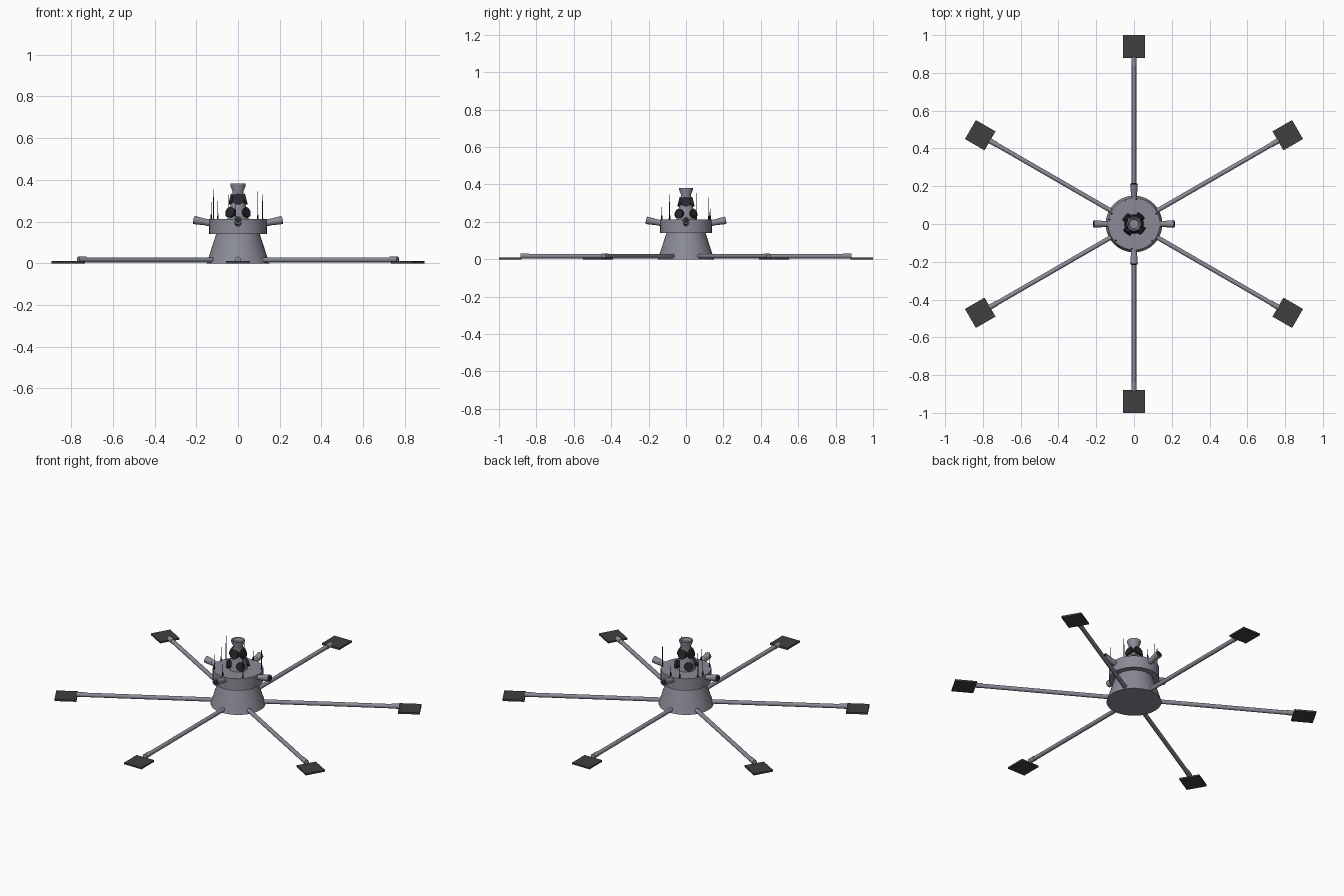
import bpy, math
from mathutils import Vector

cube = bpy.data.objects.get("Cube")
if cube:
    bpy.data.objects.remove(cube, do_unlink=True)


def material(name, rgb):
    m = bpy.data.materials.new(name)
    m.use_nodes = True
    m.diffuse_color = (*rgb, 1)
    m.node_tree.nodes["Principled BSDF"].inputs["Base Color"].default_value = (*rgb, 1)
    return m


GREY = material("steel grey", (0.26, 0.26, 0.31))
DARK = material("dark rubber", (0.05, 0.05, 0.05))
BLACK = material("black glass", (0.02, 0.022, 0.026))


def finish(name, mat):
    ob = bpy.context.object
    ob.name = name
    ob.data.materials.append(mat)
    return ob


def tube(name, a, b, r1, r2, mat=GREY, sides=24):
    """Tapered cylinder from point a to point b."""
    a, b = Vector(a), Vector(b)
    bpy.ops.mesh.primitive_cone_add(vertices=sides, radius1=r1, radius2=r2,
                                    depth=(b - a).length, location=(a + b) / 2)
    ob = finish(name, mat)
    ob.rotation_euler = (b - a).to_track_quat('Z', 'Y').to_euler()
    bpy.ops.object.shade_smooth_by_angle(angle=math.radians(35))
    return ob


def polar(r, angle, z):
    a = math.radians(angle)
    return (r * math.cos(a), r * math.sin(a), z)


def lathe(name, profile, mat=GREY, sides=40):
    """Revolve a radius and height profile around the z axis."""
    verts = [polar(r, 360 * i / sides, z) for r, z in profile for i in range(sides)]
    faces = [(k * sides + i, k * sides + (i + 1) % sides,
              (k + 1) * sides + (i + 1) % sides, (k + 1) * sides + i)
             for k in range(len(profile) - 1) for i in range(sides)]
    faces.append(tuple(reversed(range(sides))))
    faces.append(tuple(range(len(verts) - sides, len(verts))))
    me = bpy.data.meshes.new(name)
    me.from_pydata(verts, [], faces)
    ob = bpy.data.objects.new(name, me)
    bpy.context.collection.objects.link(ob)
    bpy.ops.object.select_all(action='DESELECT')
    bpy.context.view_layer.objects.active = ob
    ob.select_set(True)
    finish(name, mat)
    bpy.ops.object.shade_smooth_by_angle(angle=math.radians(30))
    return ob


# Central body: flared skirt, drum and mast with a funnel top
lathe("base_skirt", [(0.15, 0), (0.105, 0.14)])
lathe("drum", [(0.138, 0.14), (0.138, 0.212)])
lathe("mast", [(0.052, 0.21), (0.048, 0.245), (0.03, 0.3), (0.026, 0.345),
               (0.037, 0.372), (0.037, 0.382), (0.03, 0.382), (0.024, 0.365)])

# Six legs with end sleeves and square feet
for i in range(6):
    ang = 30 + 60 * i
    tube(f"leg_{i}", polar(0.1, ang, 0.017), polar(0.87, ang, 0.017), 0.012, 0.012, sides=16)
    tube(f"leg_sleeve_{i}", polar(0.84, ang, 0.018), polar(0.885, ang, 0.018), 0.014, 0.014, sides=16)
    bpy.ops.mesh.primitive_cube_add(size=1, location=polar(0.94, ang, 0.005))
    foot = finish(f"foot_{i}", DARK)
    foot.scale = (0.12, 0.116, 0.01)
    foot.rotation_euler.z = math.radians(ang)

# Four docking arms on the drum, each with a raised collar and dark port
for i in range(4):
    ang = 90 * i
    tube(f"arm_{i}", polar(0.12, ang, 0.19), polar(0.18, ang, 0.203), 0.016, 0.016)
    tube(f"arm_collar_{i}", polar(0.168, ang, 0.2), polar(0.212, ang, 0.208), 0.017, 0.02)
    tube(f"arm_port_{i}", polar(0.211, ang, 0.2078), polar(0.214, ang, 0.2084), 0.015, 0.015, BLACK)

# Dark dishes around the mast in two staggered rings
for i in range(4):
    for ring, ang, z, r, size in (("upper", 90 * i, 0.305, 0.028, 0.027),
                                  ("lower", 90 * i + 50, 0.242, 0.046, 0.025)):
        tube(f"{ring}_dish_{i}", polar(r - 0.012, ang, z - 0.003), polar(r + 0.012, ang, z + 0.003),
             size * 0.8, size, BLACK)

# Thin whip antennas on the drum rim
for i, (ang, top) in enumerate([(155, 0.355), (170, 0.295), (25, 0.33), (-43, 0.345),
                                (222, 0.3), (85, 0.27), (265, 0.28), (110, 0.33)]):
    tube(f"antenna_{i}", polar(0.13, ang, 0.21), polar(0.13, ang, top), 0.0025, 0.0015, BLACK, 6)
    tube(f"antenna_foot_{i}", polar(0.13, ang, 0.21), polar(0.13, ang, 0.235), 0.004, 0.003, BLACK, 6)
